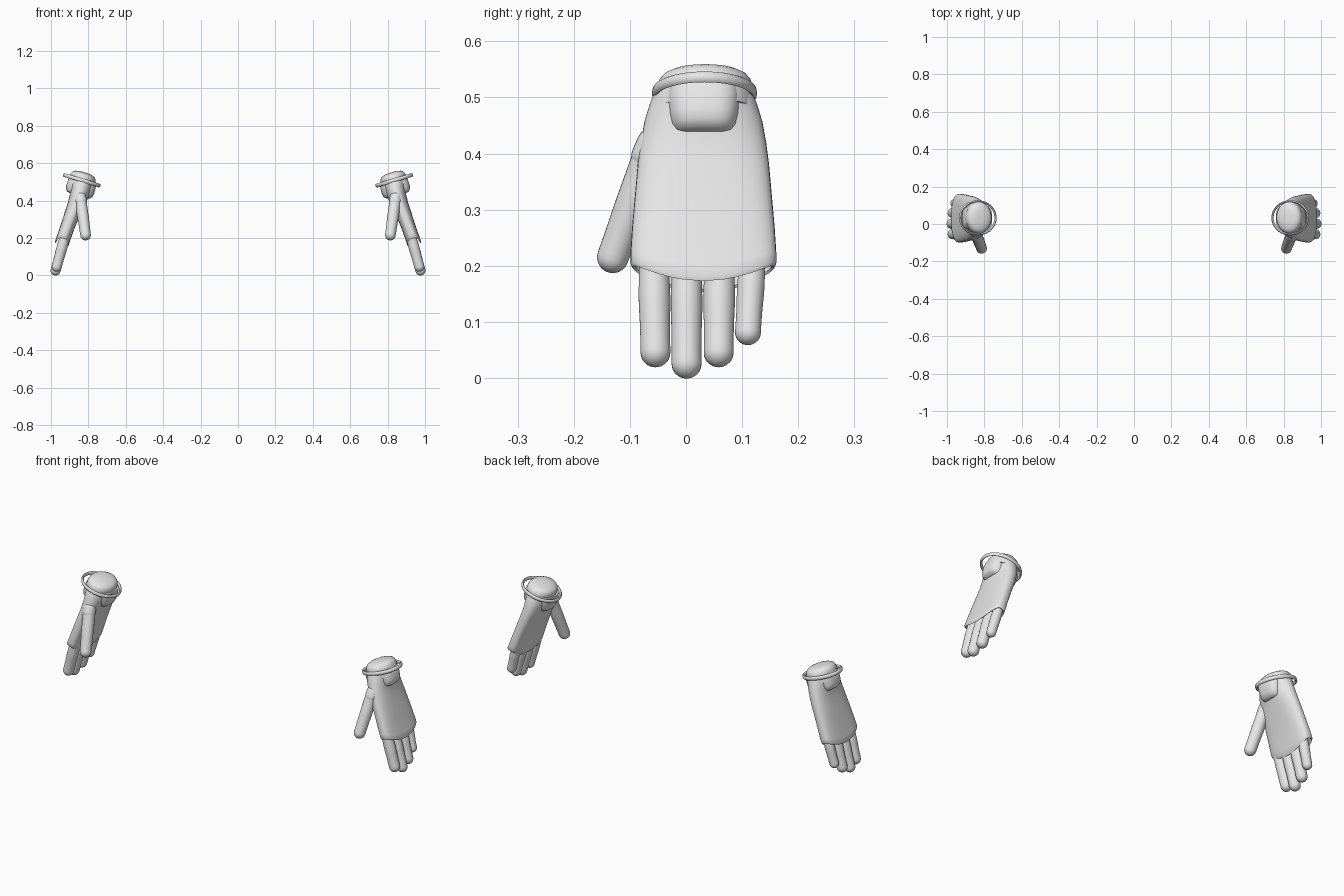
import bpy, bmesh, math
from mathutils import Vector

if "Cube" in bpy.data.objects:
    bpy.data.objects.remove(bpy.data.objects["Cube"])

grey = bpy.data.materials.new("light grey")
grey.diffuse_color = (0.8, 0.8, 0.8, 1)
grey.use_nodes = True
grey.node_tree.nodes["Principled BSDF"].inputs["Base Color"].default_value = grey.diffuse_color

# Hand frame: t runs from wrist to fingertips, u points away from the body
WRIST = Vector((0.835, 0, 0.508))
T = Vector((0.29, 0, -0.957))
U = Vector((0.957, 0, 0.29))


def hand(t, u, y):
    return WRIST + T * t + U * u + Vector((0, y, 0))


def section(t, uc, hu, yc, hy, power=2.0, n=40, bow=0.0):
    """Superellipse ring across the hand; bow pushes its middle towards the fingers."""
    ring = []
    for i in range(n):
        a = 2 * math.pi * i / n
        c, s = math.cos(a), math.sin(a)
        pu = math.copysign(abs(c) ** (2 / power), c)
        py = math.copysign(abs(s) ** (2 / power), s)
        ring.append(hand(t + bow * (1 - py * py), uc + hu * pu, yc + hy * py))
    return ring


def loft(name, rings, closed=False, angle=40):
    bm = bmesh.new()
    vs = [[bm.verts.new(p) for p in r] for r in rings]
    pairs = list(zip(vs, vs[1:]))
    if closed:
        pairs.append((vs[-1], vs[0]))
    for a, b in pairs:
        for i in range(len(a)):
            j = (i + 1) % len(a)
            bm.faces.new((a[i], a[j], b[j], b[i]))
    if not closed:
        bm.faces.new(vs[0])
        bm.faces.new(vs[-1])
    bmesh.ops.recalc_face_normals(bm, faces=bm.faces)
    me = bpy.data.meshes.new(name)
    bm.to_mesh(me)
    bm.free()
    me.materials.append(grey)
    ob = bpy.data.objects.new(name, me)
    bpy.context.collection.objects.link(ob)
    bpy.ops.object.select_all(action='DESELECT')
    ob.select_set(True)
    bpy.context.view_layer.objects.active = ob
    bpy.ops.object.shade_smooth_by_angle(angle=math.radians(angle))
    # Second hand
    mod = ob.modifiers.new("other hand", 'MIRROR')
    mod.use_mirror_merge = False
    return ob


def digit(name, a, b, r0, r1, knuckle=0.05, n=18, steps=22):
    """Round-ended finger from a to b with slight swelling at the joints."""
    axis = b - a
    length = axis.length
    d = axis.normalized()
    e1 = d.cross(Vector((0, 1, 0))).normalized()
    e2 = d.cross(e1)
    dists = [(length - r1) * i / steps for i in range(steps)]
    dists += [length - r1 + r1 * math.sin(k * math.pi / 14) for k in range(7)]
    rings = []
    for s in dists:
        f = s / length
        r = (r0 + (r1 - r0) * f) * (1 + knuckle * math.cos(f * 4 * math.pi) * (1 - f))
        over = max(0.0, s - (length - r1)) / r1
        r *= math.sqrt(max(0.0, 1 - over * over))
        if s < r0:                       # rounded root
            r *= math.sqrt(max(0.05, 1 - (1 - s / r0) ** 2))
        c = a + d * s
        rings.append([c + (e1 * math.cos(q) + e2 * math.sin(q)) * r
                      for q in (2 * math.pi * i / n for i in range(n))])
    return loft(name, rings)


# Palm glove with a rolled, bowed rim
palm = [
    (0.00, -0.004, 0.066, 0.088, 2.0, 0.0),
    (0.02, -0.006, 0.063, 0.096, 2.0, 0.0),
    (0.05, -0.009, 0.057, 0.105, 2.1, 0.0),
    (0.09, -0.010, 0.049, 0.112, 2.3, 0.0),
    (0.13, -0.008, 0.045, 0.117, 2.5, 0.0),
    (0.19, -0.003, 0.041, 0.122, 2.7, 0.0),
    (0.25, 0.001, 0.038, 0.127, 2.9, 0.01),
    (0.30, 0.004, 0.038, 0.130, 3.0, 0.03),
    (0.318, 0.005, 0.038, 0.130, 3.0, 0.036),
    (0.326, 0.005, 0.034, 0.126, 3.0, 0.036),
    (0.324, 0.005, 0.030, 0.121, 3.0, 0.034),
    (0.300, 0.004, 0.027, 0.117, 3.0, 0.03),
]
loft("palm", [section(t, uc, hu, 0.031, hy, p, bow=b)
              for t, uc, hu, hy, p, b in palm])

# Domed wrist stump
dome = [(0.03, 1.0), (-0.012, 1.0), (-0.024, 0.96), (-0.033, 0.87),
        (-0.039, 0.72), (-0.043, 0.5), (-0.045, 0.25)]
loft("wrist_dome", [section(t, -0.002, 0.07 * k, 0.034, 0.085 * k) for t, k in dome])

# Rounded wrist pads, outside and inside
pads = [(-0.005, 0.072, 0.069), (0.02, 0.077, 0.068), (0.05, 0.078, 0.064),
        (0.068, 0.074, 0.060), (0.079, 0.064, 0.054), (0.084, 0.050, 0.045)]
loft("wrist_pads", [section(t, -0.006, hu, 0.032, hy, 3.2) for t, hu, hy in pads])

# Ring around the wrist, closed tube profile
profile = [(math.cos(k * math.pi / 4), math.sin(k * math.pi / 4)) for k in range(8)]
loft("wrist_ring", [section(0.010 * s, 0, 0.099 + 0.006 * c, 0.033, 0.088 + 0.006 * c, n=48)
                    for c, s in profile], closed=True, angle=60)

# Four fingers: name, root y, tip y, tip distance, radius
for name, y0, y1, tip, r in [
    ("index_finger", -0.058, -0.054, 0.508, 0.029),
    ("middle_finger", 0.001, 0.001, 0.529, 0.029),
    ("ring_finger", 0.060, 0.058, 0.508, 0.029),
    ("little_finger", 0.121, 0.109, 0.467, 0.025),
]:
    digit(name, hand(0.27, 0.0, y0), hand(tip, -0.006, y1), r, r * 0.92)

# Thumb and the sleeve at its root
digit("thumb", Vector((0.845, -0.052, 0.43)), Vector((0.811, -0.140, 0.189)), 0.032, 0.028, 0.02)
digit("thumb_sleeve", Vector((0.846, -0.045, 0.445)), Vector((0.838, -0.077, 0.365)), 0.031, 0.034, 0.0)
